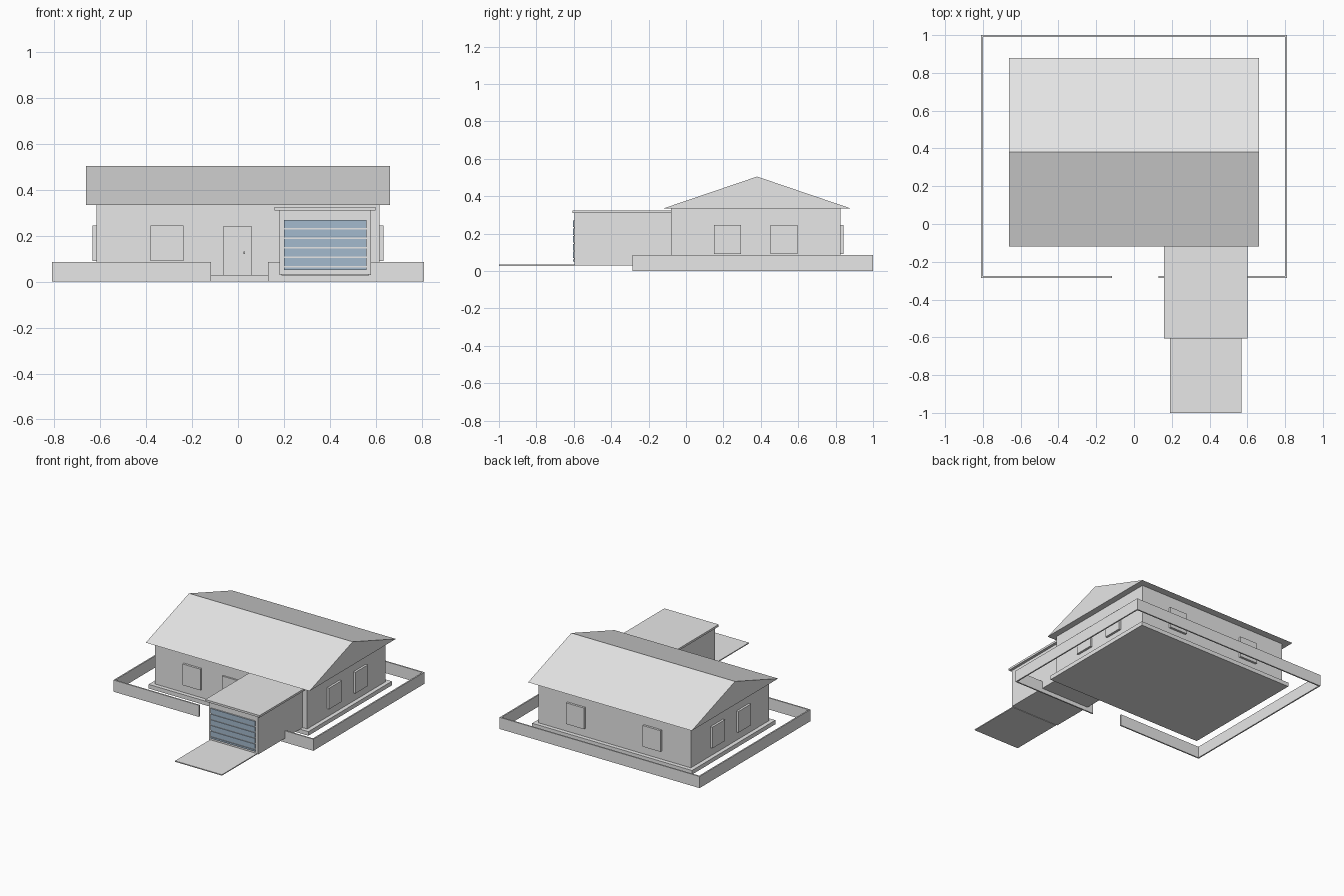
import bpy
import bmesh

if "Cube" in bpy.data.objects:
    bpy.data.objects.remove(bpy.data.objects["Cube"], do_unlink=True)


def material(name, color):
    m = bpy.data.materials.new(name)
    m.use_nodes = True
    m.diffuse_color = color
    m.node_tree.nodes["Principled BSDF"].inputs["Base Color"].default_value = color
    return m


GREY = material("plaster grey", (0.8, 0.8, 0.8, 1))
BLUE = material("door blue", (0.37, 0.49, 0.61, 1))


def finish(name, bm, mat):
    bmesh.ops.recalc_face_normals(bm, faces=bm.faces)
    mesh = bpy.data.meshes.new(name)
    bm.to_mesh(mesh)
    bm.free()
    mesh.materials.append(mat)
    obj = bpy.data.objects.new(name, mesh)
    bpy.context.collection.objects.link(obj)
    return obj


def box(name, xs, ys, zs, mat=GREY):
    bm = bmesh.new()
    bmesh.ops.create_cube(bm, size=1)
    for v in bm.verts:
        v.co = [(r[0] + r[1]) / 2 + c * (r[1] - r[0]) for c, r in zip(v.co, (xs, ys, zs))]
    return finish(name, bm, mat)


# Main house
WALL_X, FRONT, BACK = 0.617, -0.08, 0.825
EAVE, RIDGE, SLAB = 0.335, 0.505, 0.03
box("foundation_slab", (-WALL_X - 0.03, WALL_X + 0.03), (FRONT - 0.03, BACK + 0.03), (0, SLAB))
box("house_walls", (-WALL_X, WALL_X), (FRONT, BACK), (SLAB, EAVE))

# Gable roof, extruded along x
bm = bmesh.new()
profile = [(-0.12, EAVE), (0.88, EAVE), (0.38, RIDGE)]
gable = bm.faces.new([bm.verts.new((-0.663, y, z)) for y, z in profile])
ext = bmesh.ops.extrude_face_region(bm, geom=[gable])["geom"]
bmesh.ops.translate(bm, vec=(1.326, 0, 0), verts=[g for g in ext if isinstance(g, bmesh.types.BMVert)])
finish("gable_roof", bm, GREY)

# Windows: projecting panels on all four walls
WIN_Z, DEPTH, HALF = (0.09, 0.245), 0.016, 0.072
box("front_window", (-0.31 - HALF, -0.31 + HALF), (FRONT - DEPTH, FRONT), WIN_Z)
for side, s in (("left", 1), ("right", -1)):
    box(side + "_back_window", (s * 0.31 - HALF, s * 0.31 + HALF), (BACK, BACK + DEPTH), WIN_Z)
    for place, y in (("front", 0.223), ("rear", 0.525)):
        xs = sorted((s * WALL_X, s * (WALL_X + DEPTH)))
        box(f"{side}_side_{place}_window", xs, (y - HALF, y + HALF), WIN_Z)

# Front door with handle
box("front_door", (-0.065, 0.062), (FRONT - 0.012, FRONT), (SLAB, 0.24))
box("door_handle", (0.024, 0.031), (FRONT - 0.02, FRONT - 0.012), (0.12, 0.132))

# Garage, its flat roof and the driveway
box("garage_walls", (0.18, 0.58), (-0.595, FRONT), (SLAB, 0.31))
box("garage_roof", (0.16, 0.6), (-0.607, FRONT), (0.31, 0.325))
box("driveway", (0.19, 0.57), (-1.0, -0.595), (0.027, 0.034))

# Garage door: blue slats over a grey backing
box("garage_door_backing", (0.2, 0.56), (-0.6, -0.595), (0.05, 0.27))
top = 0.27
while top > 0.055:
    bottom = max(top - 0.035, 0.05)
    box("garage_door_slat", (0.2, 0.56), (-0.605, -0.6), (bottom, top), BLUE)
    top -= 0.0415

# Low boundary wall with an entrance gap at the front
FX, FY0, FY1, T, FZ = 0.81, -0.285, 1.0, 0.01, (0, 0.085)
box("left_fence", (FX - T, FX), (FY0, FY1), FZ)
box("right_fence", (-FX, T - FX), (FY0, FY1), FZ)
box("back_fence", (T - FX, FX - T), (FY1 - T, FY1), FZ)
box("front_fence_right", (T - FX, -0.117), (FY0, FY0 + T), FZ)
box("front_fence_left", (0.13, FX - T), (FY0, FY0 + T), FZ)
